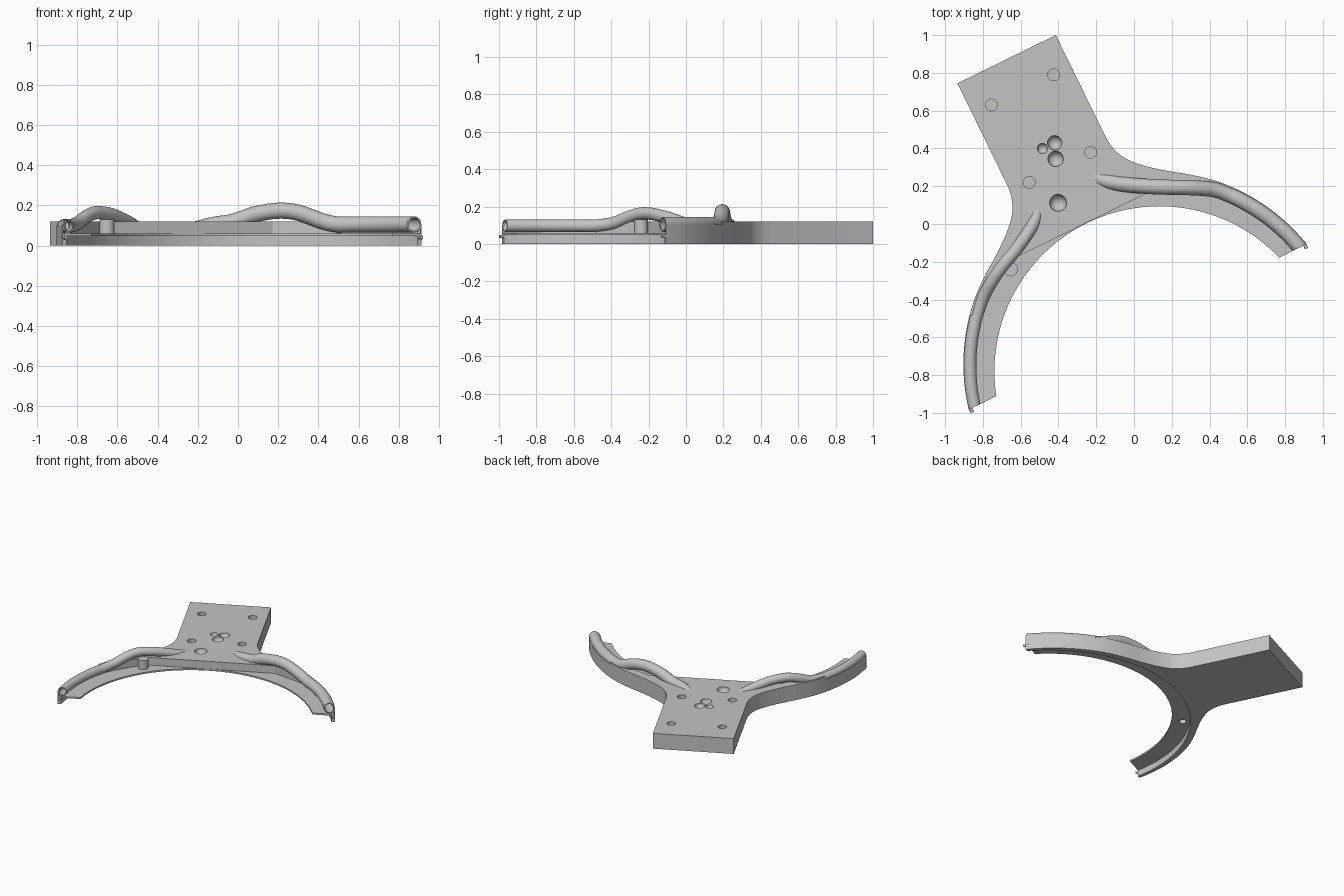
import bpy, bmesh, math
from mathutils import Matrix, Vector

if "Cube" in bpy.data.objects:
    bpy.data.objects.remove(bpy.data.objects["Cube"])

grey = bpy.data.materials.new("light_grey")
grey.diffuse_color = (0.55, 0.55, 0.55, 1)
grey.use_nodes = True
grey.node_tree.nodes["Principled BSDF"].inputs["Base Color"].default_value = grey.diffuse_color

# Parts are drawn symmetrically about the plate axis, then turned into place
PLACE = Matrix.Translation((0.135, -0.78, 0)) @ Matrix.Rotation(math.radians(26.1), 4, 'Z')
INNER, SKIRT, END_V, STEP_V = 0.874, 1.006, 0.262, 0.876
SLAB = 0.048


def polar(r, deg):
    return (r * math.cos(math.radians(deg)), r * math.sin(math.radians(deg)))


def spline(pts, n=6):
    """Smooth path through a few points."""
    P = [Vector(p) for p in pts]
    P = [2 * P[0] - P[1]] + P + [2 * P[-1] - P[-2]]
    out = []
    for i in range(1, len(P) - 2):
        a, b, c, d = P[i - 1:i + 3]
        for k in range(n):
            t = k / n
            out.append(0.5 * (2 * b + (c - a) * t + (2 * a - 5 * b + 4 * c - d) * t * t
                              + (3 * b - a - 3 * c + d) * t ** 3))
    return out + [P[-2]]


def finish(name, bm):
    bmesh.ops.recalc_face_normals(bm, faces=bm.faces)
    mesh = bpy.data.meshes.new(name)
    bm.to_mesh(mesh)
    bm.free()
    mesh.materials.append(grey)
    ob = bpy.data.objects.new(name, mesh)
    bpy.context.collection.objects.link(ob)
    ob.matrix_world = PLACE
    return ob


def smooth(ob):
    bpy.ops.object.select_all(action='DESELECT')
    ob.select_set(True)
    bpy.context.view_layer.objects.active = ob
    bpy.ops.object.shade_smooth_by_angle(angle=math.radians(30))


def prism(name, pts, z0, z1):
    bm = bmesh.new()
    f = bm.faces.new([bm.verts.new((p[0], p[1], z0)) for p in pts])
    top = bmesh.ops.extrude_face_region(bm, geom=[f])['geom']
    bmesh.ops.translate(bm, vec=(0, 0, z1 - z0),
                        verts=[v for v in top if isinstance(v, bmesh.types.BMVert)])
    return finish(name, bm)


def cylinder(bm, at, r, z0, z1, rot=Matrix(), segs=32):
    bmesh.ops.create_cone(bm, cap_ends=True, segments=segs, radius1=r, radius2=r, depth=z1 - z0,
                          matrix=Matrix.Translation((at[0], at[1], (z0 + z1) / 2)) @ rot)


def cut(ob, bm):
    """Subtract a set of cutters and discard them."""
    cutter = finish("cutter", bm)
    cutter.hide_render = True
    bpy.context.view_layer.update()
    mod = ob.modifiers.new("holes", 'BOOLEAN')
    mod.operation, mod.object, mod.solver = 'DIFFERENCE', cutter, 'EXACT'
    bpy.context.view_layer.objects.active = ob
    bpy.ops.object.modifier_apply(modifier=mod.name)
    bpy.data.objects.remove(cutter)


def local(x, y):
    p = PLACE.inverted() @ Vector((x, y, 0))
    return (p.x, p.y)


def mirror(pts):
    return [(-p[0], *p[1:]) for p in pts]


# Outer edge: flared shoulder, then the arm's arc
shoulder = [tuple(p) for p in spline([(0.29, 1.226), (0.302, 1.16), (0.335, 1.09),
                                      (0.403, 1.016), (0.49, 0.945), (0.588, STEP_V)])]
arm_edge = [(0.588, STEP_V), (0.65, 0.828)]
for i in range(25):
    t = i / 24
    arm_edge.append(polar(1.052 - 0.022 * t, 48 - 33.2 * t))
arm_edge[-1] = (arm_edge[-1][0], END_V)

# Mounting plate with flared shoulders
right = [(0.29, 1.84)] + shoulder
plate = prism("mounting_plate", right + mirror(right)[::-1], 0, 0.12)
holes = bmesh.new()
for x, y in [(-0.425, 0.79), (-0.755, 0.63), (-0.23, 0.38), (-0.555, 0.22)]:
    cylinder(holes, local(x, y), 0.031, 0.06, 0.2)
cut(plate, holes)
# Rounded pits in the middle of the plate
for x, y, r in [(-0.42, 0.43, 0.038), (-0.485, 0.4, 0.027), (-0.415, 0.345, 0.041),
                (-0.402, 0.112, 0.045)]:
    pit = bmesh.new()
    bmesh.ops.create_uvsphere(pit, u_segments=32, v_segments=16, radius=r,
                              matrix=Matrix.Translation((*local(x, y), 0.12)))
    cut(plate, pit)

# Curved ledge following the inner arc
a0 = math.degrees(math.asin(END_V / INNER))
arc = [polar(INNER, a0 + (180 - 2 * a0) * i / 72) for i in range(73)]
ledge = prism("curved_ledge", arc + mirror(arm_edge)[::-1] + arm_edge, 0, 0.06)

# Round recess underneath leaves a thin slab and an outer skirt
for ob in (plate, ledge):
    recess = bmesh.new()
    cylinder(recess, (0, 0), SKIRT, -0.1, SLAB, segs=160)
    cut(ob, recess)
smooth(plate)

# Peg on the ledge with a blind hole from below
peg_at = local(-0.652, -0.24)
bm = bmesh.new()
cylinder(bm, peg_at, 0.037, 0.052, 0.13)
peg = finish("peg", bm)
for ob in (ledge, peg):
    bore = bmesh.new()
    cylinder(bore, peg_at, 0.026, -0.05, 0.11)
    cut(ob, bore)
    smooth(ob)

# Arms: shoulder web, outer wall, hollow tube rising over the shoulder, end pin
right_rise = [(*local(x, y), z) for x, y, z in
              [(-0.23, 0.252, 0.075), (-0.12, 0.22, 0.103), (-0.03, 0.207, 0.117),
               (0.09, 0.198, 0.156), (0.2, 0.194, 0.173), (0.3, 0.192, 0.163),
               (0.42, 0.182, 0.121)]]
left_rise = [(0.174, 1.088, 0.075), (0.254, 0.997, 0.107), (0.392, 0.916, 0.150),
             (0.503, 0.865, 0.164), (0.58, 0.822, 0.148), (0.665, 0.762, 0.112)]
for side, s, r, z, rise in [("right", 1, 0.040, 0.105, right_rise),
                            ("left", -1, 0.033, 0.098, left_rise)]:
    sweep = [(*polar(1.044 - r - 0.014 * i / 7, 43 - 27.7 * i / 7), z) for i in range(8)]
    path = [(s * p.x, p.y, p.z) for p in spline(rise + sweep)]
    web_pts = arm_edge[:7] + [sweep[0][:2], (0.67, 0.75), (0.47, STEP_V)]
    smooth(prism(side + "_shoulder_web", [(s * p[0], p[1]) for p in web_pts], 0.055, 0.12))

    edge = arm_edge[5:]
    inner = [(p[0] * 0.993, p[1] * 0.993) for p in edge]
    inner[-1] = (inner[-1][0], END_V)
    wall_pts = edge + inner[::-1]
    smooth(prism(side + "_outer_wall", [(s * p[0], p[1]) for p in wall_pts], 0.055, z))

    # Sweep an outer and inner ring along the path
    bm = bmesh.new()
    rings, n = [], 24
    for i, p in enumerate(path):
        d = (Vector(path[min(i + 1, len(path) - 1)]) - Vector(path[max(i - 1, 0)])).normalized()
        sx = d.cross(Vector((0, 0, 1))).normalized()
        up = sx.cross(d)
        rings.append([[bm.verts.new(Vector(p) + q * (sx * math.cos(a) + up * math.sin(a)))
                       for a in (2 * math.pi * k / n for k in range(n))]
                      for q in (r, r - 0.007)])
    # Trim the free end square with the arm
    for ring in rings[-1]:
        for v in ring:
            v.co.y = END_V
    for k in range(n):
        m = (k + 1) % n
        for A, B in zip(rings, rings[1:]):
            for w in (0, 1):
                bm.faces.new((A[w][k], A[w][m], B[w][m], B[w][k]))
        for R in (rings[0], rings[-1]):
            bm.faces.new((R[0][k], R[0][m], R[1][m], R[1][k]))
    smooth(finish(side + "_tube", bm))

    bm = bmesh.new()
    cylinder(bm, (s * 0.985, END_V - 0.003), 0.009, 0.022, 0.058,
             Matrix.Rotation(math.pi / 2, 4, 'X'))
    smooth(finish(side + "_end_pin", bm))
